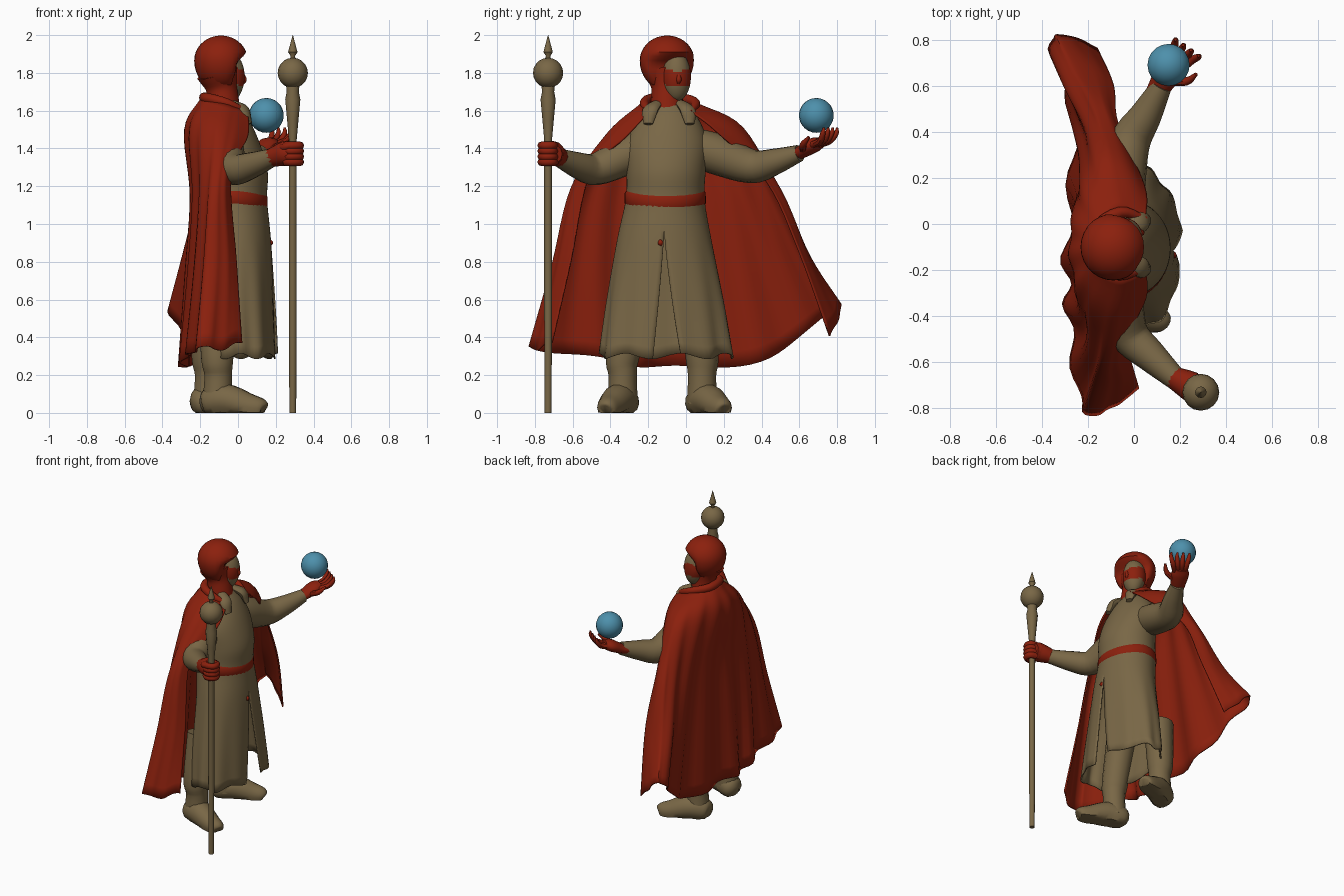
import bpy, bmesh, math
from mathutils import Vector

if "Cube" in bpy.data.objects:
    bpy.data.objects.remove(bpy.data.objects["Cube"])


def material(name, rgb):
    m = bpy.data.materials.new(name)
    m.use_nodes = True
    m.diffuse_color = (*rgb, 1)
    m.node_tree.nodes["Principled BSDF"].inputs["Base Color"].default_value = (*rgb, 1)
    return m


BROWN = material("drab brown cloth", (.19, .135, .061))
RED = material("deep red cloth", (.26, .0145, .004))
BLUE = material("blue crystal", (.075, .28, .41))


def finish(name, bm, *mats, thick=0):
    bmesh.ops.remove_doubles(bm, verts=bm.verts, dist=.0002)
    bmesh.ops.recalc_face_normals(bm, faces=bm.faces)
    mesh = bpy.data.meshes.new(name)
    bm.to_mesh(mesh)
    bm.free()
    ob = bpy.data.objects.new(name, mesh)
    bpy.context.collection.objects.link(ob)
    for m in mats:
        mesh.materials.append(m)
    if thick:
        mod = ob.modifiers.new("thickness", "SOLIDIFY")
        mod.thickness = thick
        mod.offset = 0
    bpy.ops.object.select_all(action="DESELECT")
    bpy.context.view_layer.objects.active = ob
    ob.select_set(True)
    bpy.ops.object.shade_smooth_by_angle(angle=math.radians(45))
    return ob


def skin(name, rows, mat, closed=True, cap=True, thick=0):
    """Join rows of points into a surface."""
    bm = bmesh.new()
    vs = [[bm.verts.new(p) for p in row] for row in rows]
    n = len(rows[0])
    for a, b in zip(vs, vs[1:]):
        for i in range(n if closed else n - 1):
            j = (i + 1) % n
            bm.faces.new((a[i], a[j], b[j], b[i]))
    if closed and cap:
        bm.faces.new(vs[0])
        bm.faces.new(vs[-1])
    return finish(name, bm, mat, thick=thick)


def smooth_path(pts, steps):
    """Pass a soft curve through a few points of any dimension."""
    pts = [Vector(p) for p in pts]
    ext = [2 * pts[0] - pts[1]] + pts + [2 * pts[-1] - pts[-2]]
    out = []
    for a, b, c, d in zip(ext, ext[1:], ext[2:], ext[3:]):
        for k in range(steps):
            t = k / steps
            out.append(b + (c - a) * t / 2 + (a - b * 2.5 + c * 2 - d / 2) * t * t
                       + (b * 1.5 - a / 2 - c * 1.5 + d / 2) * t ** 3)
    return out + [pts[-1]]


def tube(name, pts, mat, sides=12, steps=4, flat=1, floor=False):
    """Round limb through (x, y, z, radius) points."""
    path = smooth_path(pts, steps)
    pos = [p.to_3d() for p in path]
    span = (pos[-1] - pos[0]).normalized()
    ref = Vector((1, 0, 0)) if abs(span.z) > .8 else Vector((0, 0, 1))
    rows = []
    for i, p in enumerate(pos):
        d = pos[min(i + 1, len(pos) - 1)] - pos[max(i - 1, 0)]
        side = d.cross(ref).normalized()
        up = side.cross(d).normalized()
        row = []
        for k in range(sides):
            a = math.tau * k / sides
            q = p.to_3d() + (side * math.cos(a) + up * math.sin(a) * flat) * path[i][3]
            if floor:
                q.z = max(q.z, 0)
            row.append(q)
        rows.append(row)
    return skin(name, rows, mat)


def ball(name, centre, size, mats, segs=20, reshape=None, rule=None):
    bm = bmesh.new()
    bmesh.ops.create_uvsphere(bm, u_segments=segs, v_segments=segs * 2 // 3, radius=1)
    for v in bm.verts:
        if reshape:
            reshape(v.co)
        v.co = [c + s * q for c, s, q in zip(centre, size, v.co)]
    if rule:
        for f in bm.faces:
            f.material_index = rule(f.calc_center_median())
    return finish(name, bm, *mats)


# Robe: stacked ovals (height, centre x, centre y, radius x, radius y)
ROBE = smooth_path([(1.64, -.07, -.09, .06, .08), (1.56, -.07, -.09, .12, .15),
                    (1.43, -.05, -.1, .16, .21), (1.28, -.025, -.105, .178, .205),
                    (1.13, -.03, -.11, .18, .205), (.92, -.01, -.115, .18, .245),
                    (.6, 0, -.11, .19, .305), (.3, .015, -.105, .19, .35)], 5)


def robe_row(o, n=72, grow=0, slit=True):
    z, cx, cy, rx, ry = o
    low = max(0, (.95 - z) / .65)
    gap = .21 * low if slit else 0
    row = []
    for k in range(n + 1):
        a = gap + (math.tau - 2 * gap) * k / n
        r = 1 + grow + .03 * low * math.sin(11 * a) + .02 * low * math.sin(5 * a)
        hem = .015 * low ** 4 * math.sin(7 * a)
        row.append((cx + rx * r * math.cos(a), cy + ry * r * math.sin(a), z + hem))
    return row


skin("robe", [robe_row(o) for o in ROBE], BROWN, closed=False, thick=.008)

# Belt, dipping slightly at the front, and its loose end above the slit
belt = []
for z, grow in ((1.175, .0), (1.165, .035), (1.11, .04), (1.1, .0)):
    row = robe_row((z, -.03, -.11, .18, .207), 40, grow, False)[:-1]
    belt.append([(x, y, h - .02 * max(0, x) / .15) for x, y, h in row])
skin("belt", belt, RED, cap=False)
tube("belt_end", [(.165, -.135, .92, .006), (.17, -.135, .9, .016), (.17, -.13, .885, .006)], RED, 8)

# Collar flaps
for s in (-1, 1):
    tube("collar_flap", [(-.03, -.09 + .06 * s, 1.64, .03), (.03, -.09 + .1 * s, 1.6, .045),
                         (.06, -.09 + .11 * s, 1.53, .025)], BROWN, flat=.6)

# Cape: rows from neck to hem, each running from right front edge round the back to left front edge
CAPE = [
    [(.05, -.19, 1.6), (-.01, -.22, 1.62), (-.07, -.23, 1.64), (-.15, -.19, 1.66), (-.19, -.1, 1.67),
     (-.15, -.01, 1.66), (-.07, .05, 1.64), (-.01, .04, 1.62), (.05, .02, 1.6)],
    [(.05, -.32, 1.46), (-.03, -.39, 1.47), (-.12, -.41, 1.48), (-.23, -.3, 1.5), (-.275, -.1, 1.5),
     (-.23, .12, 1.53), (-.14, .29, 1.51), (-.04, .27, 1.5), (.045, .16, 1.49)],
    [(-.04, -.51, 1.26), (-.08, -.58, 1.22), (-.15, -.59, 1.18), (-.22, -.4, 1.15), (-.24, -.1, 1.15),
     (-.23, .25, 1.15), (-.2, .46, 1.16), (-.13, .5, 1.18), (-.07, .43, 1.22)],
    [(-.01, -.61, .8), (-.07, -.68, .78), (-.18, -.69, .77), (-.24, -.43, .75), (-.26, -.1, .75),
     (-.24, .34, .75), (-.28, .61, .84), (-.18, .66, .8), (-.09, .6, .85)],
    [(.02, -.71, .37), (-.09, -.79, .34), (-.22, -.8, .34), (-.28, -.41, .28), (-.29, -.1, .24),
     (-.26, .44, .29), (-.36, .78, .56), (-.27, .81, .52), (-.16, .76, .4)]]
across = [smooth_path(row, 10) for row in CAPE]
columns = [smooth_path(col, 6) for col in zip(*across)]
for i, col in enumerate(columns):
    u = i / (len(columns) - 1)
    for j, p in enumerate(col):
        v = j / (len(col) - 1)
        p.x += .025 * v * math.sin(u * 75) * math.sin(u * math.pi) ** 2
        p.z += .01 * v ** 4 * math.sin(u * 40)
skin("cape", columns, RED, closed=False, thick=.01)

# Cape collar roll
tube("cape_collar", [(.05, -.19, 1.59, .015), (-.06, -.22, 1.64, .025), (-.16, -.17, 1.665, .028),
                     (-.17, -.03, 1.665, .028), (-.06, .05, 1.64, .025), (.05, .02, 1.59, .015)], RED)

# Legs and boots
for name, x, y, turn, length in (("right", -.11, -.335, -.085, .25), ("left", -.16, .085, .11, .24)):
    tube(name + "_leg", [(x, y * .8, .62, .1), (x, y, .3, .088), (x + .005, y, .2, .075),
                         (x, y, .05, .08)], BROWN, 14)
    tube(name + "_boot", [(x - .085, y - turn * .3, .04, .03), (x - .05, y - turn * .2, .05, .075),
                          (x + .04, y + turn * .25, .07, .085), (x + length * .65, y + turn * .75, .035, .07),
                          (x + length * .95, y + turn, .025, .05), (x + length, y + turn * 1.05, .02, .02)],
         BROWN, 14, floor=True)

# Sleeves
tube("left_sleeve", [(-.07, .04, 1.41, .1), (-.06, .16, 1.37, .108), (-.02, .35, 1.305, .09),
                     (.05, .47, 1.33, .07), (.12, .6, 1.375, .045)], BROWN, 16)
tube("right_sleeve", [(-.07, -.22, 1.41, .1), (-.06, -.34, 1.35, .1), (-.02, -.48, 1.29, .085),
                      (.07, -.57, 1.31, .07), (.2, -.69, 1.36, .045)], BROWN, 16)

# Left hand, open under the orb
tube("left_palm", [(.09, .56, 1.36, .044), (.12, .61, 1.38, .052), (.155, .67, 1.415, .062),
                   (.18, .71, 1.43, .045)], RED, flat=.65)
for k in range(4):
    t = k / 3
    tube("left_finger", [(.14 + .06 * t, .7 - .03 * t, 1.42, .019),
                         (.17 + .08 * t, .76 - .05 * t, 1.44, .018),
                         (.18 + .1 * t, .795 - .07 * t, 1.48, .014),
                         (.18 + .1 * t, .8 - .07 * t, 1.51, .006)], RED, 8)
tube("left_thumb", [(.16, .62, 1.39, .02), (.23, .62, 1.42, .018), (.27, .65, 1.46, .008)], RED, 8)
ball("orb", (.15, .69, 1.575), (.092, .092, .092), [BLUE])

# Staff
SX, SY = .29, -.73
profile = [(.0, .018), (.6, .021), (1.45, .021), (1.55, .03), (1.66, .04), (1.7, .032), (1.73, .035),
           (1.76, .03), (1.89, .012), (1.91, .025), (1.94, .017), (2, .001)]
skin("staff", [[(SX + r * math.cos(a * math.tau / 12), SY + r * math.sin(a * math.tau / 12), z)
                for a in range(12)] for z, r in profile], BROWN)
ball("staff_knob", (SX, SY, 1.8), (.08, .08, .08), [BROWN], 16)

# Right hand gripping the staff
tube("right_palm", [(.17, -.665, 1.35, .048), (.22, -.69, 1.365, .06), (.26, -.71, 1.375, .066),
                    (.3, -.71, 1.37, .055)], RED)
for k in range(4):
    z = 1.328 + .029 * k
    arc = [(SX + .04 * math.cos(a), SY + .036 * math.sin(a), z, .022) for a in (1.8, .6, -.6, -1.8, -2.8)]
    tube("right_finger", arc, RED, 8)
tube("right_thumb", [(.22, -.7, 1.39, .025), (.25, -.76, 1.41, .02), (.3, -.77, 1.42, .014)], RED, 8)

# Head: bearded face with a painted mask, neck wrap and turban
FACING = Vector((.92, .38, 0))


def mask(c):
    dip = abs(c.y + .045)
    return 1 if 1.73 + .1 * dip < c.z < 1.805 + .3 * dip else 0


def jaw(co):
    if co.z < 0:
        co.x *= 1 + co.z * .15
        co.x -= co.z * .12


def wrap(co):
    front = co.dot(FACING)
    if front > .2 and co.z < .3:
        co -= FACING * (front - .2) * .75 * min(1, (.3 - co.z) * 2.5)
    if front < .2 and co.z < 0:
        co.z *= 1.2


ball("face", (-.045, -.05, 1.78), (.08, .076, .13), [BROWN, RED], 48, jaw, mask)
tube("nose", [(.022, -.04, 1.8, .008), (.032, -.038, 1.765, .014), (.026, -.04, 1.745, .008)], RED, 8)
tube("neck_wrap", [(-.08, -.1, 1.58, .1), (-.08, -.1, 1.66, .085), (-.09, -.1, 1.73, .085),
                   (-.11, -.11, 1.8, .11)], RED, 18)
ball("turban", (-.09, -.1, 1.865), (.142, .145, .133), [RED], 28, wrap)
